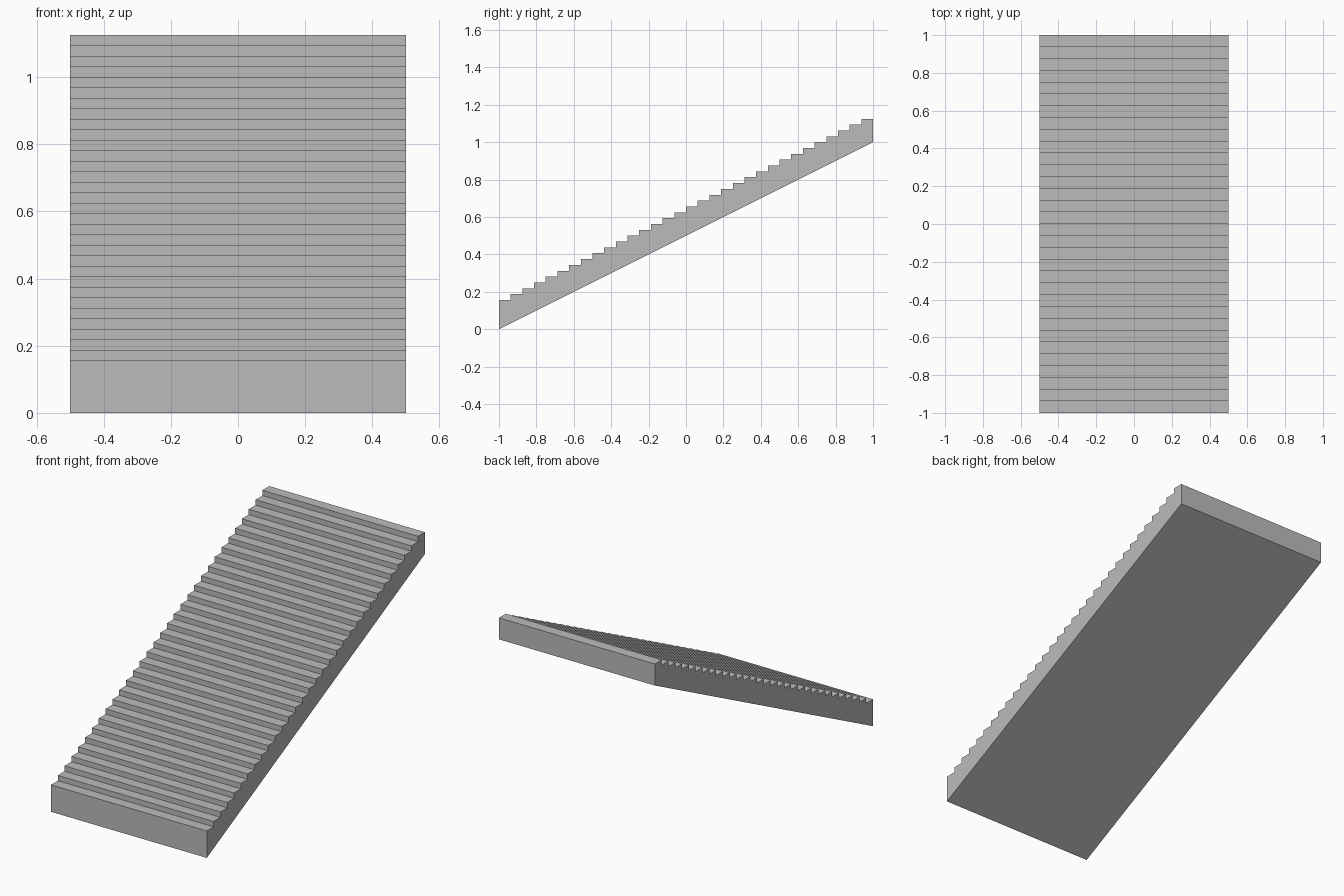
import bpy
import bmesh

cube = bpy.data.objects.get("Cube")
if cube:
    bpy.data.objects.remove(cube, do_unlink=True)

STEPS = 32
WIDTH = 1.0
LENGTH = 2.0
RISE = 1.0 / STEPS
TREAD = LENGTH / STEPS
FIRST_TOP = 5 * RISE

# Plain grey material
grey = bpy.data.materials.new("stone_grey")
grey.use_nodes = True
colour = (0.5, 0.5, 0.5, 1)
grey.diffuse_color = colour
grey.node_tree.nodes["Principled BSDF"].inputs["Base Color"].default_value = colour

# Side profile: sloping underside, then the steps from back to front
profile = [(-LENGTH / 2, 0), (LENGTH / 2, STEPS * RISE)]
for i in reversed(range(STEPS)):
    front = -LENGTH / 2 + i * TREAD
    top = FIRST_TOP + i * RISE
    profile += [(front + TREAD, top), (front, top)]

# Extrude the profile across the width
bm = bmesh.new()
side = bm.faces.new([bm.verts.new((-WIDTH / 2, y, z)) for y, z in profile])
result = bmesh.ops.extrude_face_region(bm, geom=[side], use_keep_orig=True)
moved = [g for g in result["geom"] if isinstance(g, bmesh.types.BMVert)]
bmesh.ops.translate(bm, verts=moved, vec=(WIDTH, 0, 0))
bmesh.ops.recalc_face_normals(bm, faces=bm.faces)

mesh = bpy.data.meshes.new("staircase")
bm.to_mesh(mesh)
bm.free()
mesh.materials.append(grey)
staircase = bpy.data.objects.new("staircase", mesh)
bpy.context.collection.objects.link(staircase)
